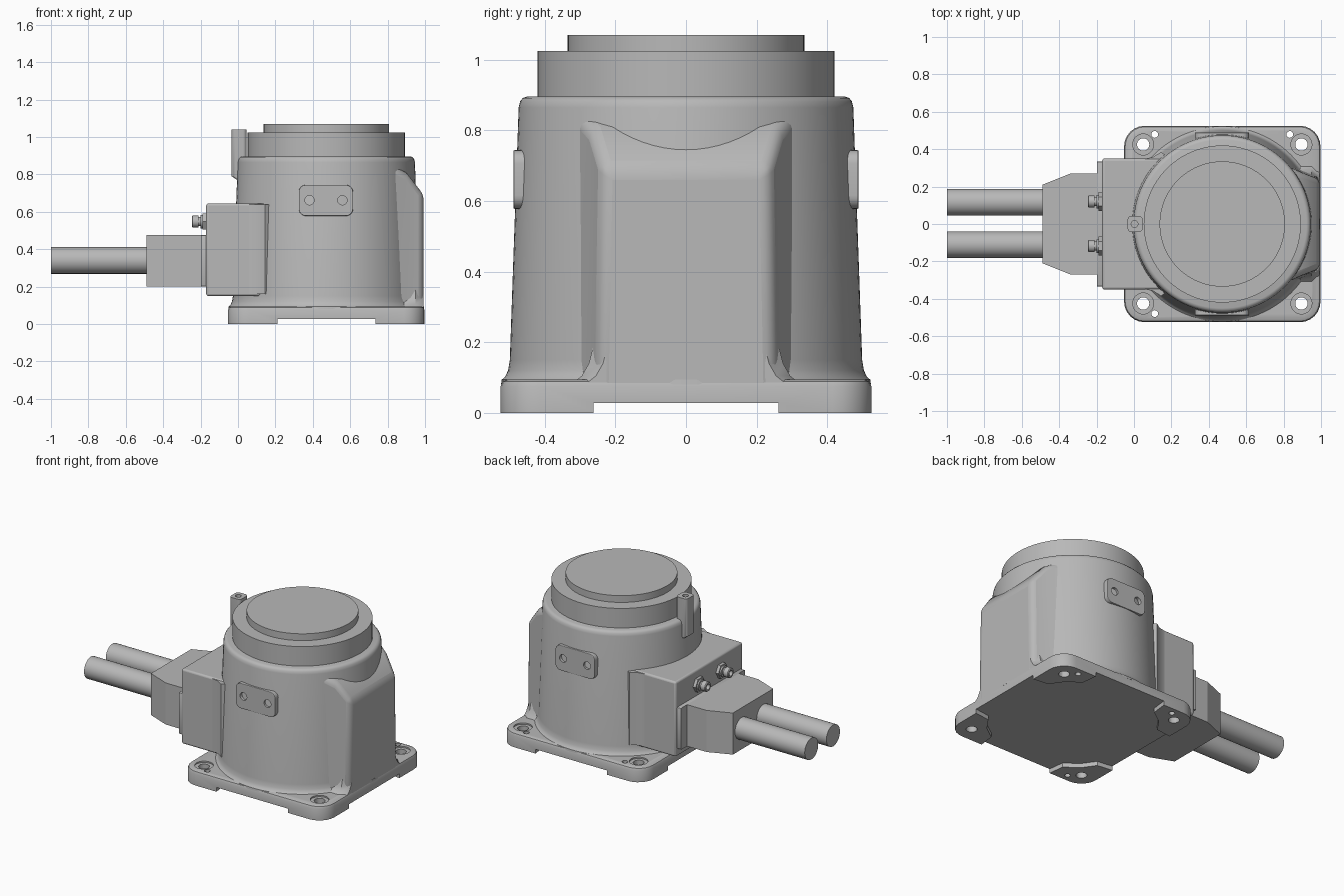
import bpy, bmesh
from math import sin, cos, pi, radians
from mathutils import Vector

if "Cube" in bpy.data.objects:
    bpy.data.objects.remove(bpy.data.objects["Cube"], do_unlink=True)

CX = 0.472  # axis of the round housing
grey = bpy.data.materials.new("cast grey")
grey.use_nodes = True
grey.diffuse_color = (0.48, 0.48, 0.48, 1)
grey.node_tree.nodes["Principled BSDF"].inputs["Base Color"].default_value = grey.diffuse_color


def select(obj):
    bpy.ops.object.select_all(action='DESELECT')
    obj.select_set(True)
    bpy.context.view_layer.objects.active = obj


def loft(name, rings, smooth=True):
    """Skin equal-length closed rings and cap both ends."""
    bm = bmesh.new()
    loops = [[bm.verts.new(p) for p in ring] for ring in rings]
    n = len(loops[0])
    for a, b in zip(loops, loops[1:]):
        for i in range(n):
            j = (i + 1) % n
            bm.faces.new((a[i], a[j], b[j], b[i]))
    bm.faces.new(loops[0])
    bm.faces.new(loops[-1])
    bmesh.ops.recalc_face_normals(bm, faces=bm.faces)
    mesh = bpy.data.meshes.new(name)
    bm.to_mesh(mesh)
    bm.free()
    mesh.materials.append(grey)
    obj = bpy.data.objects.new(name, mesh)
    bpy.context.collection.objects.link(obj)
    if smooth:
        shade(obj)
    return obj


def shade(obj):
    select(obj)
    bpy.ops.object.shade_smooth_by_angle(angle=radians(35))


def bevel(obj, width, segments=3):
    select(obj)
    mod = obj.modifiers.new("bevel", 'BEVEL')
    mod.width, mod.segments, mod.limit_method = width, segments, 'ANGLE'
    bpy.ops.object.modifier_apply(modifier=mod.name)
    shade(obj)


def cut(obj, cutter):
    select(obj)
    mod = obj.modifiers.new("cut", 'BOOLEAN')
    mod.operation, mod.object, mod.solver = 'DIFFERENCE', cutter, 'EXACT'
    bpy.ops.object.modifier_apply(modifier=mod.name)
    bpy.data.objects.remove(cutter, do_unlink=True)


def circle(r, n, u=0, v=0):
    return [(u + r * cos(2 * pi * i / n), v + r * sin(2 * pi * i / n)) for i in range(n)]


def rounded(u, v, hu, hv, r, seg=6):
    pts = []
    for q, (su, sv) in enumerate(((1, 1), (-1, 1), (-1, -1), (1, -1))):
        for i in range(seg + 1):
            a = (q + i / seg) * pi / 2
            pts.append((u + su * (hu - r) + r * cos(a), v + sv * (hv - r) + r * sin(a)))
    return pts


def place(pts, axis, d):
    """Lay a flat outline on the plane where the given axis equals d."""
    if axis == 'z':
        return [Vector((u, v, d)) for u, v in pts]
    if axis == 'y':
        return [Vector((u, d, v)) for u, v in pts]
    return [Vector((d, u, v)) for u, v in pts]


def prism(name, pts, axis, d0, d1, smooth=True):
    return loft(name, [place(pts, axis, d0), place(pts, axis, d1)], smooth)


def lathe(name, profile, n=96):
    return loft(name, [place(circle(r, n, CX, 0), 'z', z) for r, z in profile])


# Square base plate with a softly rounded top edge
plate = loft("base_plate", [
    place(rounded(CX, 0, 0.525 - i, 0.525 - i, 0.11 - i), 'z', z)
    for i, z in ((0, 0), (0, 0.075), (0.006, 0.089), (0.02, 0.095))])

# Recess underneath that leaves four corner feet
quarter = [(0.6, 0.262), (0.526, 0.262), (0.42, 0.275), (0.36, 0.36),
           (0.275, 0.42), (0.262, 0.526), (0.262, 0.6)]
outline = []
for k in range(4):
    c, s = (1, 0, -1, 0)[k], (0, 1, 0, -1)[k]
    outline += [(CX + c * x - s * y, s * x + c * y) for x, y in quarter]
cut(plate, prism("recess", outline, 'z', -0.05, 0.028, False))

# Mounting holes with spot faces, plus dowel holes
for sx in (-1, 1):
    for sy in (-1, 1):
        x, y = CX + sx * 0.423, sy * 0.425
        cut(plate, prism("spot", circle(0.056, 32, x, y), 'z', 0.086, 0.2, False))
        cut(plate, prism("bolt", circle(0.033, 24, x, y), 'z', -0.1, 0.2, False))
        if (sx, sy) != (1, -1):
            cut(plate, prism("dowel", circle(0.018, 16, CX + sx * 0.361, sy * 0.479),
                             'z', -0.1, 0.2, False))
shade(plate)

# Tapered round housing with foot fillet and rounded shoulder
lathe("housing", [(0.524, 0.08), (0.522, 0.094), (0.512, 0.103), (0.504, 0.12), (0.499, 0.15),
                  (0.474, 0.865), (0.47, 0.882), (0.462, 0.892), (0.45, 0.896)])
lathe("collar", [(0.42, 0.88), (0.42, 1.025)])
lathe("top_disc", [(0.335, 1.0), (0.335, 1.07)])

# Flat boss on the +x side, sloping back into the housing
boss = loft("side_boss", [
    [Vector((x, -w, 0.03)), Vector((x, w, 0.03)), Vector((x, w * t, h)), Vector((x, -w * t, h))]
    for x, w, t, h in ((0.80, 0.335, 0.95, 0.86), (0.9, 0.285, 0.96, 0.81), (0.993, 0.25, 0.95, 0.69))])
bevel(boss, 0.03, 4)

# Flared foot of the boss
loft("boss_foot", [
    place([(0.86, -w), (0.95, -w), (x, -w + 0.04), (x, w - 0.04), (0.95, w), (0.86, w)], 'z', z)
    for w, x, z in ((0.32, 0.992, 0.085), (0.295, 0.992, 0.105), (0.275, 0.992, 0.14), (0.26, 0.99, 0.2))])

# Terminal box on the -x side
box = prism("terminal_box", [(-0.17, -0.35), (0.2, -0.35), (0.2, 0.35), (-0.17, 0.35)], 'z', 0.15, 0.645)
bevel(box, 0.012)
# Fillets where the box flows into the housing
for s in (-1, 1):
    loft("box_fillet", [place([(0.06, s * 0.3), (0.06, s * 0.35), (0.1, s * 0.357),
                               (0.145, s * 0.385), (0.18, s * 0.36)], 'z', z)
                        for z in (0.16, 0.64)])

# Connector block on its flange
prism("connector_flange", rounded(-0.0, 0.3375, 0.335, 0.1375, 0.008, 2), 'x', -0.197, -0.165)
prism("connector_block", [(-0.49, -0.21), (-0.34, -0.27), (-0.18, -0.27),
                          (-0.18, 0.27), (-0.34, 0.27), (-0.49, 0.21)], 'z', 0.2, 0.475, False)

# Cables and small threaded fittings
for side, yc, yf in (("left", 0.117, 0.12), ("right", -0.11, -0.118)):
    prism(side + "_cable", circle(0.071, 32, yc, 0.34), 'x', -1.0, -0.48)
    prism(side + "_fitting_nut", circle(0.05, 6, yf, 0.548), 'x', -0.19, -0.165, False)
    loft(side + "_fitting", [place(circle(r, 24, yf, 0.548), 'x', x) for r, x in (
        (0.036, -0.18), (0.036, -0.2), (0.024, -0.2), (0.024, -0.212),
        (0.032, -0.212), (0.032, -0.242), (0.028, -0.247), (0.018, -0.247), (0.018, -0.225))])

# Side pads with two blind holes each
for s, name in ((-1, "front_pad"), (1, "back_pad")):
    pad = prism(name, rounded(0.47, 0.661, 0.145, 0.083, 0.038), 'y', s * 0.43, s * 0.489)
    bevel(pad, 0.004, 2)
    for x in (0.382, 0.558):
        cut(pad, prism("hole", circle(0.025, 20, x, 0.662), 'y', s * 0.45, s * 0.6, False))
    shade(pad)

# Upright pin guide at the edge of the housing, tapered into the wall below
guide = loft("pin_guide", [place(rounded(u, 0, hu, 0.043, 0.02), 'z', z)
                           for u, hu, z in ((0.025, 0.021, 0.765), (0.006, 0.04, 0.79), (0.006, 0.04, 1.04))])
cut(guide, prism("pin_hole", circle(0.018, 20, 0.003, 0), 'z', 0.99, 1.2, False))
shade(guide)
